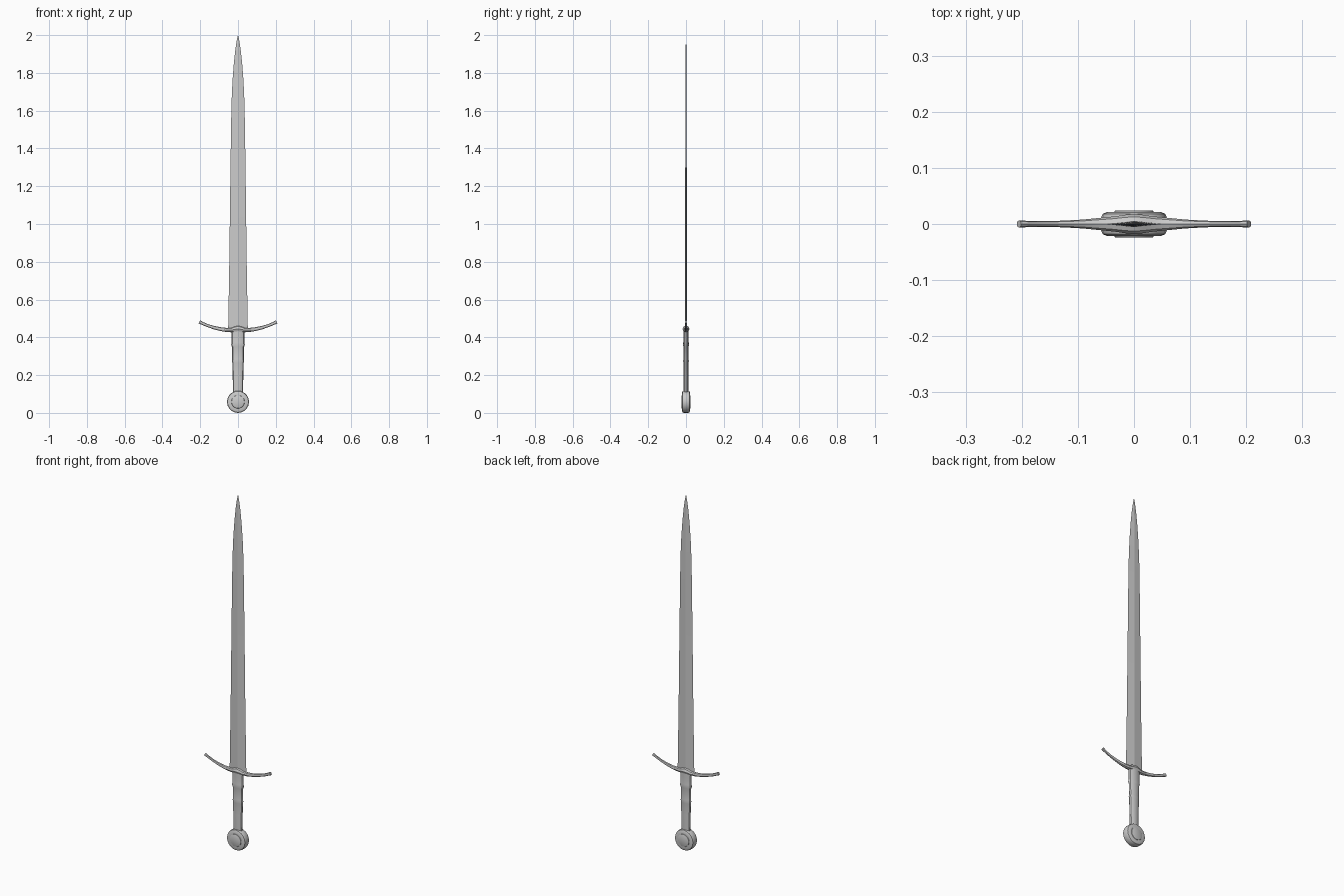
import bpy, bmesh, math
from mathutils import Vector

if "Cube" in bpy.data.objects:
    bpy.data.objects.remove(bpy.data.objects["Cube"])


def loft(name, rings, angle=30):
    """Skin a list of equal-length point rings and cap both ends."""
    bm = bmesh.new()
    loops = [[bm.verts.new(p) for p in ring] for ring in rings]
    n = len(loops[0])
    for a, b in zip(loops, loops[1:]):
        for i in range(n):
            j = (i + 1) % n
            bm.faces.new((a[i], a[j], b[j], b[i]))
    bm.faces.new(loops[0][::-1])
    bm.faces.new(loops[-1])
    bmesh.ops.remove_doubles(bm, verts=bm.verts, dist=1e-5)
    bmesh.ops.recalc_face_normals(bm, faces=bm.faces)
    mesh = bpy.data.meshes.new(name)
    bm.to_mesh(mesh)
    bm.free()
    obj = bpy.data.objects.new(name, mesh)
    bpy.context.collection.objects.link(obj)
    bpy.ops.object.select_all(action='DESELECT')
    bpy.context.view_layer.objects.active = obj
    obj.select_set(True)
    bpy.ops.object.shade_smooth_by_angle(angle=math.radians(angle))
    return obj


def circle(n, offset=0.0):
    return [(math.cos(2 * math.pi * (i + offset) / n),
             math.sin(2 * math.pi * (i + offset) / n)) for i in range(n)]


# Blade: flattened diamond section (z, half width, half thickness)
blade = [(0.44, 0.052, 0.0055), (0.8, 0.046, 0.005), (1.2, 0.041, 0.0042),
         (1.5, 0.037, 0.0035), (1.65, 0.034, 0.003), (1.76, 0.029, 0.0027),
         (1.85, 0.022, 0.0023), (1.92, 0.0145, 0.0018), (1.97, 0.007, 0.001),
         (2.0, 0.0006, 0.0003)]
loft("blade", [[(w, 0, z), (0, t, z), (-w, 0, z), (0, -t, z)]
               for z, w, t in blade], angle=5)

# Crossguard: upswept arms (x, centre z, half height, half depth)
half = [(0.0, 0.444, 0.019, 0.018), (0.015, 0.4425, 0.017, 0.0165),
        (0.035, 0.4385, 0.012, 0.0135), (0.06, 0.439, 0.011, 0.011),
        (0.09, 0.443, 0.010, 0.008), (0.125, 0.451, 0.009, 0.006),
        (0.16, 0.462, 0.008, 0.005), (0.188, 0.474, 0.008, 0.005),
        (0.198, 0.479, 0.009, 0.0065), (0.205, 0.4825, 0.009, 0.0065)]
guard = [(-x, z, h, d) for x, z, h, d in half[:0:-1]] + half
rings = []
for i, (x, z, h, d) in enumerate(guard):
    a, b = guard[max(i - 1, 0)], guard[min(i + 1, len(guard) - 1)]
    tangent = Vector((b[0] - a[0], 0, b[1] - a[1])).normalized()
    up = Vector((-tangent.z, 0, tangent.x))
    rings.append([Vector((x, d * c, z)) + up * h * s for c, s in circle(8)])
loft("crossguard", rings, angle=40)

# Grip: oval section with slight raised bands (z, half width, half depth)
grip = [(0.105, 0.026, 0.013), (0.13, 0.0265, 0.0135), (0.2, 0.0285, 0.0135),
        (0.265, 0.030, 0.0135), (0.275, 0.0325, 0.015), (0.285, 0.0305, 0.0135),
        (0.35, 0.032, 0.014), (0.36, 0.036, 0.016), (0.372, 0.0335, 0.0145),
        (0.41, 0.0335, 0.0135), (0.435, 0.034, 0.0135)]
loft("grip", [[(w * c, d * s, z) for c, s in circle(12)] for z, w, d in grip])

# Pommel: stepped wheel turned about y (radius, y)
wheel = [(0.032, 0.0245), (0.034, 0.0235), (0.035, 0.0215), (0.049, 0.021),
         (0.056, 0.018), (0.0585, 0.011)]
wheel += [(r, -y) for r, y in reversed(wheel)]
loft("pommel", [[(r * c, y, 0.0585 + r * s) for c, s in circle(20)]
                for r, y in wheel])
